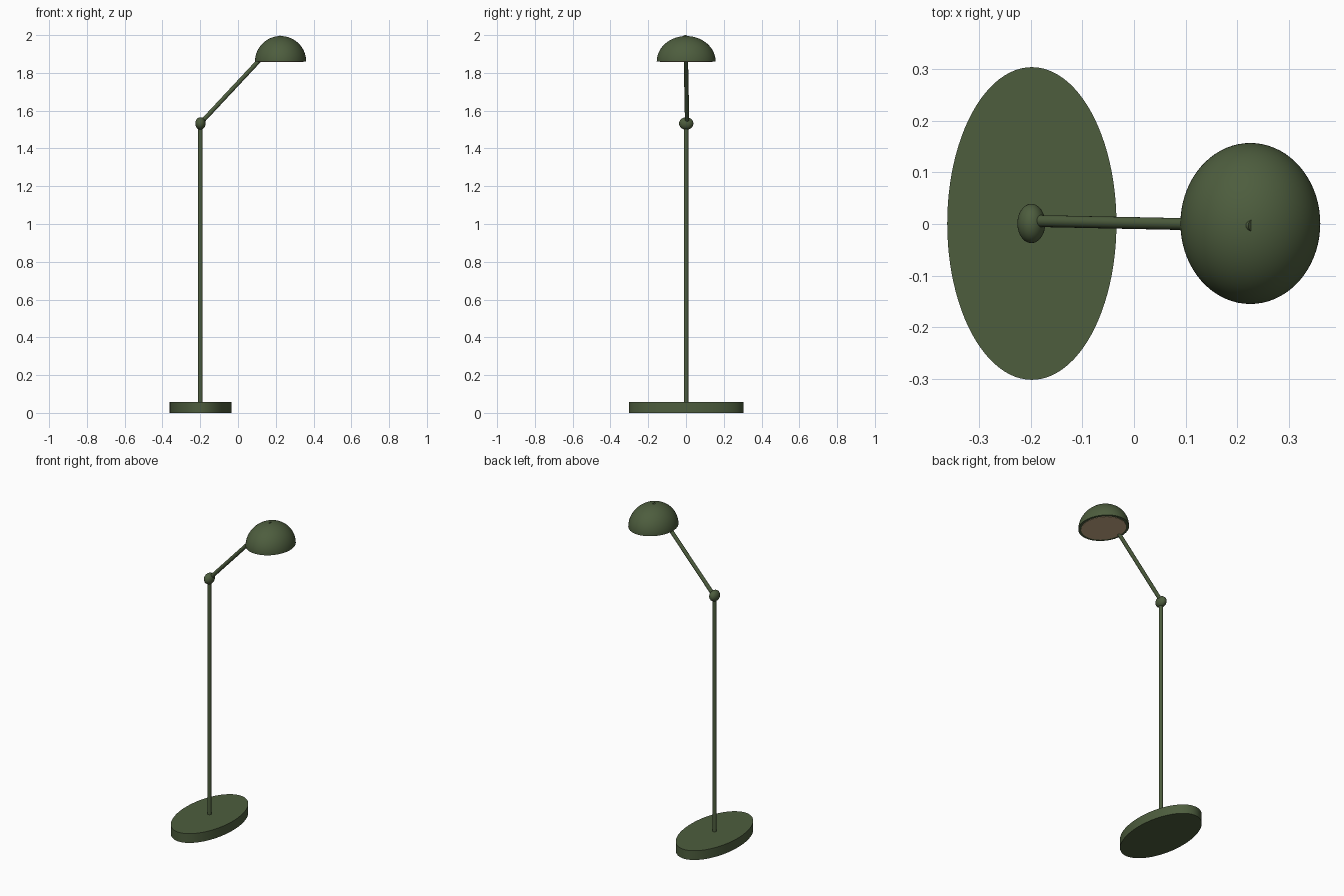
import bpy
import math
from mathutils import Vector

cube = bpy.data.objects.get("Cube")
if cube:
    bpy.data.objects.remove(cube, do_unlink=True)


def make_material(name, rgb):
    mat = bpy.data.materials.new(name)
    mat.use_nodes = True
    colour = (*rgb, 1.0)
    mat.diffuse_color = colour
    mat.node_tree.nodes["Principled BSDF"].inputs["Base Color"].default_value = colour
    return mat


green = make_material("olive green", (0.075, 0.11, 0.048))
cream = make_material("warm cream", (0.62, 0.44, 0.26))


def finish(name, mat):
    obj = bpy.context.object
    obj.name = name
    obj.data.materials.append(mat)
    bpy.ops.object.shade_smooth_by_angle(angle=math.radians(40))
    return obj


def disc(name, mat, centre, rx, ry, height):
    bpy.ops.mesh.primitive_cylinder_add(vertices=96, radius=1, depth=1, location=centre)
    bpy.context.object.scale = (rx, ry, height)
    bpy.ops.object.transform_apply(location=False, rotation=False, scale=True)
    return finish(name, mat)


def rod(name, mat, start, end, radius):
    a, b = Vector(start), Vector(end)
    bpy.ops.mesh.primitive_cylinder_add(vertices=32, radius=radius,
                                        depth=(b - a).length, location=(a + b) / 2)
    bpy.context.object.rotation_euler = (b - a).to_track_quat("Z", "Y").to_euler()
    return finish(name, mat)


def ellipsoid(name, mat, centre, size):
    bpy.ops.mesh.primitive_uv_sphere_add(segments=64, ring_count=32, radius=1, location=centre)
    bpy.context.object.scale = size
    bpy.ops.object.transform_apply(location=False, rotation=False, scale=True)
    return finish(name, mat)


def dome(name, mat, centre, size, rings=20, segments=72):
    # Half ellipsoid: stacked rings, one apex and a flat underside
    verts, faces = [], []
    for i in range(rings):
        a = math.pi / 2 * i / rings
        for j in range(segments):
            t = math.tau * j / segments
            verts.append((size[0] * math.cos(a) * math.cos(t),
                          size[1] * math.cos(a) * math.sin(t),
                          size[2] * math.sin(a)))
    apex = len(verts)
    verts.append((0, 0, size[2]))
    for i in range(rings):
        for j in range(segments):
            k = (j + 1) % segments
            low = i * segments
            if i < rings - 1:
                faces.append((low + j, low + k, low + segments + k, low + segments + j))
            else:
                faces.append((low + j, low + k, apex))
    faces.append(tuple(reversed(range(segments))))
    mesh = bpy.data.meshes.new(name)
    mesh.from_pydata(verts, [], faces)
    obj = bpy.data.objects.new(name, mesh)
    obj.location = centre
    bpy.context.collection.objects.link(obj)
    bpy.ops.object.select_all(action="DESELECT")
    obj.select_set(True)
    bpy.context.view_layer.objects.active = obj
    return finish(name, mat)


# Stand
disc("base", green, (-0.198, 0.001, 0.029), 0.164, 0.303, 0.058)
rod("pole", green, (-0.199, 0.001, 0.05), (-0.199, 0.001, 1.532), 0.012)
ellipsoid("joint", green, (-0.199, 0.001, 1.532), (0.027, 0.038, 0.033))

# Arm, its end just breaking through the top of the shade
rod("arm", green, (-0.2, 0.006, 1.532), (0.23, -0.003, 1.992), 0.0115)

# Shade with its glowing underside
dome("shade", green, (0.2255, 0.001, 1.86), (0.1355, 0.156, 0.135))
disc("light_panel", cream, (0.2255, 0.001, 1.86), 0.12, 0.138, 0.004)
